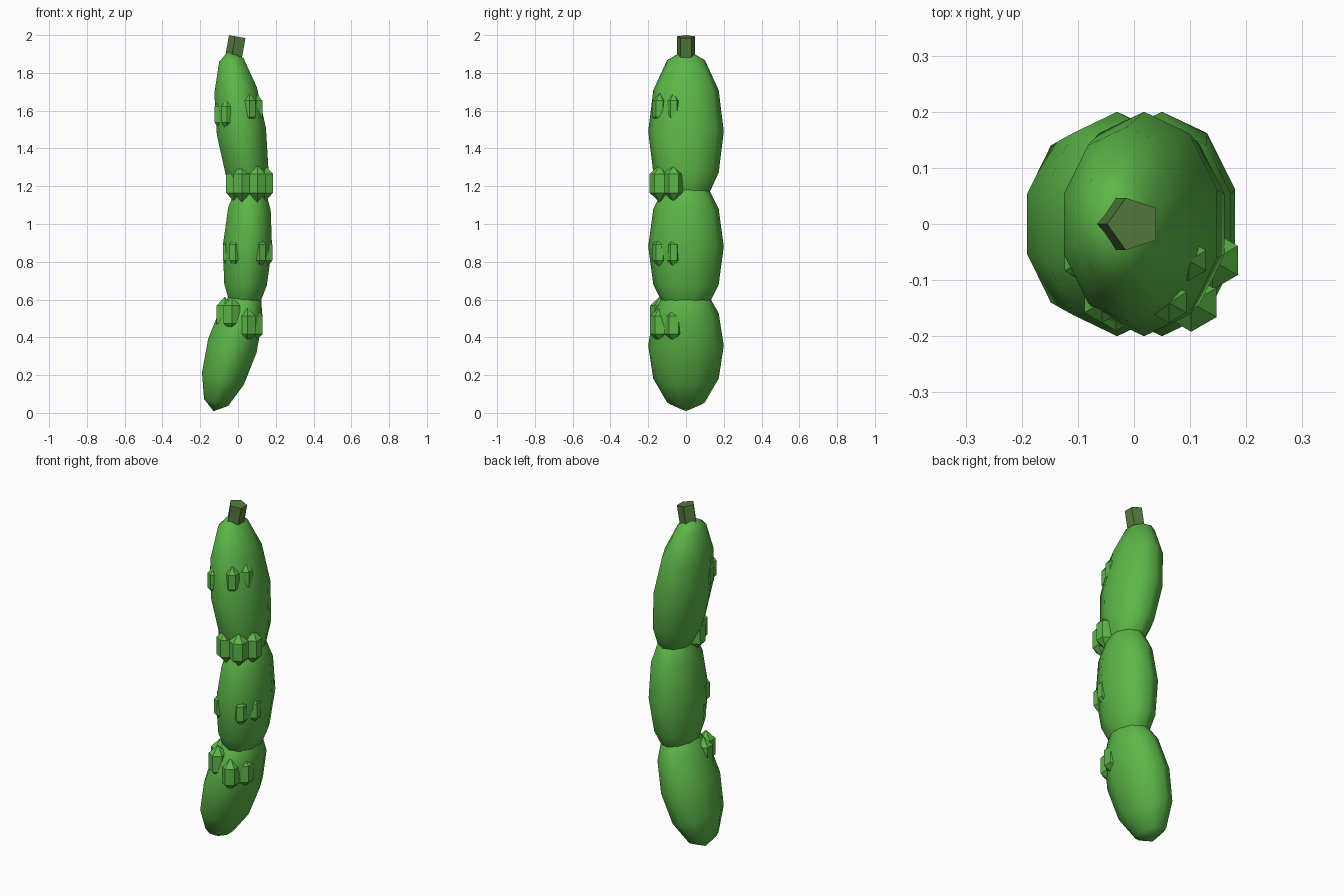
import bpy
from math import radians
from mathutils import Vector, Matrix

cube = bpy.data.objects.get("Cube")
if cube:
    bpy.data.objects.remove(cube, do_unlink=True)


def make_material(name, rgb):
    mat = bpy.data.materials.new(name)
    mat.use_nodes = True
    color = (*rgb, 1.0)
    mat.diffuse_color = color
    mat.node_tree.nodes["Principled BSDF"].inputs["Base Color"].default_value = color
    return mat


GREEN = make_material("leaf green", (0.107, 0.47, 0.065))
STEM = make_material("dull stem green", (0.09, 0.20, 0.05))


def finish(name, mat, smooth):
    obj = bpy.context.object
    obj.name = name
    obj.data.materials.append(mat)
    bpy.ops.object.transform_apply(location=False, rotation=True, scale=True)
    if smooth:
        bpy.ops.object.shade_smooth()
    else:
        bpy.ops.object.shade_flat()
    return obj


def ellipsoid(name, center, radii, tilt=0, segments=10, rings=6, smooth=True):
    bpy.ops.mesh.primitive_uv_sphere_add(
        segments=segments, ring_count=rings, radius=1,
        location=center, rotation=(0, radians(tilt), 0))
    bpy.context.object.scale = radii
    return finish(name, GREEN, smooth)


# Three overlapping pod sections, leaning along a gentle curve
ellipsoid("lower_section", (-0.03, 0, 0.355), (0.14, 0.2, 0.36), 16)
ellipsoid("middle_section", (0.05, 0, 0.88), (0.137, 0.2, 0.40), 3)
ellipsoid("upper_section", (0.018, 0, 1.49), (0.138, 0.2, 0.44), -8)

# Five-sided stem
bpy.ops.mesh.primitive_cylinder_add(
    vertices=5, radius=0.049, depth=0.13, location=(-0.011, 0, 1.927),
    rotation=(0, radians(10), 0))
stem = bpy.context.object
# Turn one corner towards the lean
stem.data.transform(Matrix.Rotation(radians(90), 4, "Z"))
finish("stem", STEM, False)


# Small faceted bumps: each side has an outer bump and one nearer the front
def bump_pair(label, outer_x, z, width, height, inward):
    for part, x, y in (("outer", outer_x, -0.065),
                       ("front", outer_x + inward, -0.14)):
        ellipsoid(f"{label}_{part}_bump", (x, y, z), (width, width, height),
                  segments=6, rings=3, smooth=False)


bump_pair("upper_left", 0.097, 1.61, 0.042, 0.085, -0.035)
bump_pair("upper_right", -0.092, 1.58, 0.042, 0.085, 0.035)
bump_pair("upper_joint_left", 0.14, 1.215, 0.06, 0.1, -0.038)
bump_pair("upper_joint_right", -0.018, 1.215, 0.06, 0.1, 0.038)
bump_pair("middle_left", 0.15, 0.85, 0.042, 0.085, -0.035)
bump_pair("middle_right", -0.048, 0.85, 0.042, 0.085, 0.035)
bump_pair("lower_joint_left", 0.087, 0.465, 0.058, 0.095, -0.038)
bump_pair("lower_joint_right", -0.07, 0.52, 0.058, 0.095, 0.038)
